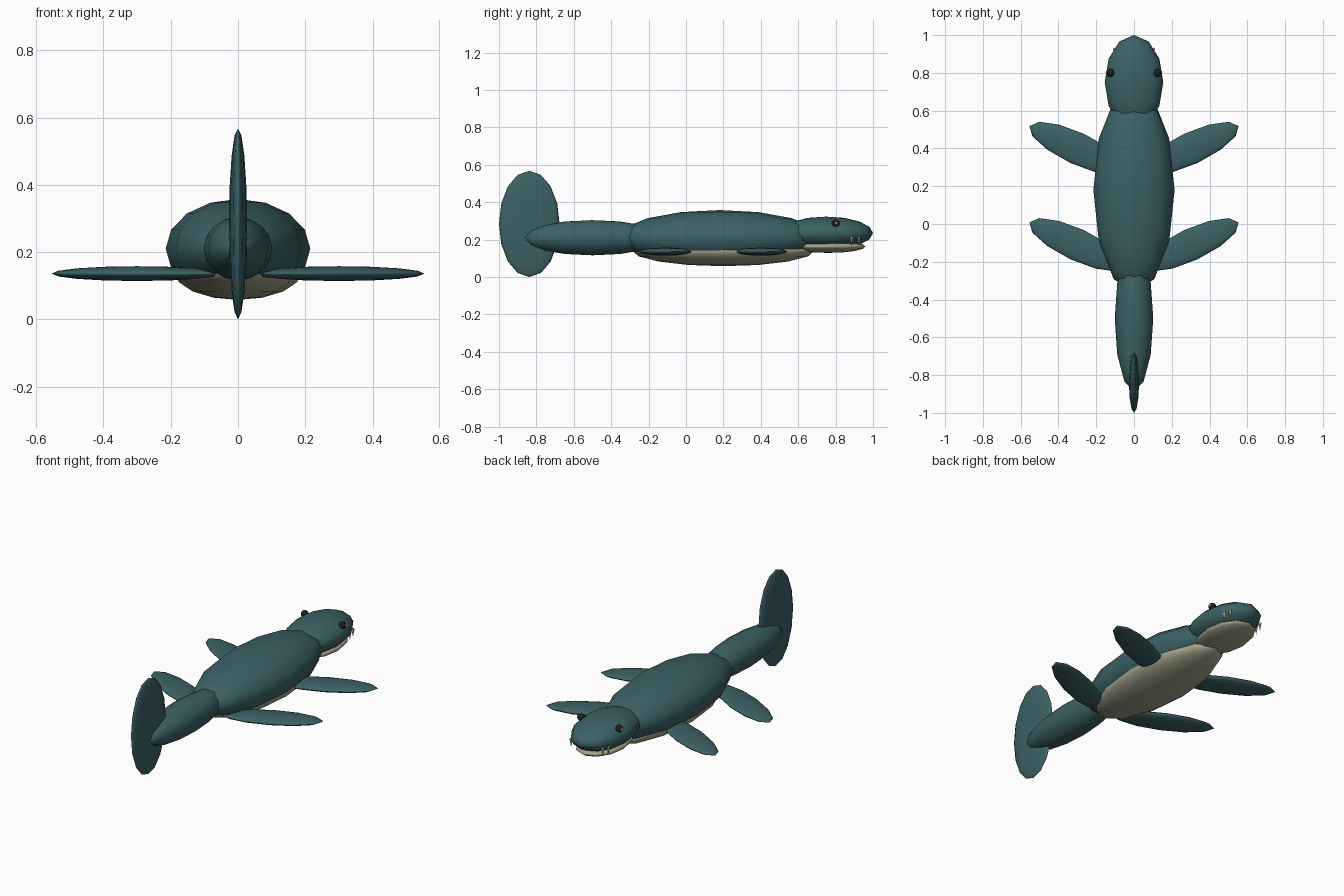
import bpy
from math import radians

if "Cube" in bpy.data.objects:
    bpy.data.objects.remove(bpy.data.objects["Cube"])


def material(name, rgb):
    m = bpy.data.materials.new(name)
    m.diffuse_color = (*rgb, 1)
    m.use_nodes = True
    m.node_tree.nodes["Principled BSDF"].inputs["Base Color"].default_value = m.diffuse_color
    return m


TEAL = material("teal_skin", (0.045, 0.12, 0.13))
PALE = material("pale_belly", (0.36, 0.36, 0.25))
DARK = material("dark_eye", (0.012, 0.014, 0.014))
GOLD = material("gold_pupil", (0.65, 0.48, 0.12))
IVORY = material("ivory", (0.75, 0.7, 0.55))


def finish(name, mat):
    ob = bpy.context.object
    ob.name = name
    ob.data.materials.append(mat)
    return ob


def ellipsoid(name, centre, radii, mat, turn=0, segments=12, rings=8):
    bpy.ops.mesh.primitive_uv_sphere_add(segments=segments, ring_count=rings, radius=1,
                                         location=centre, rotation=(0, 0, turn))
    ob = finish(name, mat)
    ob.scale = radii
    bpy.ops.object.shade_smooth()
    return ob


# Body, tail and head along the y axis
ellipsoid("body", (0, 0.18, 0.21), (0.215, 0.545, 0.148), TEAL)
ellipsoid("belly", (0, 0.20, 0.143), (0.19, 0.49, 0.085), PALE)
ellipsoid("tail", (0, -0.50, 0.21), (0.102, 0.385, 0.094), TEAL)
ellipsoid("tail_fin", (0, -0.838, 0.284), (0.027, 0.162, 0.284), TEAL)
ellipsoid("head", (0, 0.75, 0.235), (0.155, 0.25, 0.088), TEAL)
ellipsoid("lower_jaw", (0, 0.76, 0.163), (0.13, 0.20, 0.034), PALE)

# Mirrored parts
for label, s in (("right", 1), ("left", -1)):
    # Flippers swept toward the head
    for pos, y in (("front", 0.40), ("hind", -0.11)):
        ellipsoid(f"{pos}_flipper_{label}", (s * 0.30, y, 0.136),
                  (0.28, 0.085, 0.022), TEAL, turn=s * radians(25))
    # Eyes with small pupils
    ellipsoid(f"eye_{label}", (s * 0.124, 0.80, 0.288), (0.021,) * 3, DARK)
    ellipsoid(f"pupil_{label}", (s * 0.142, 0.804, 0.288), (0.008,) * 3, GOLD, segments=8, rings=6)
    # Fangs pointing down
    for i, (x, y) in enumerate(((0.112, 0.885), (0.104, 0.925))):
        bpy.ops.mesh.primitive_cone_add(vertices=6, radius1=0.009, radius2=0, depth=0.05,
                                        location=(s * x, y, 0.19),
                                        rotation=(radians(180), 0, 0))
        finish(f"tooth_{label}_{i + 1}", IVORY)
